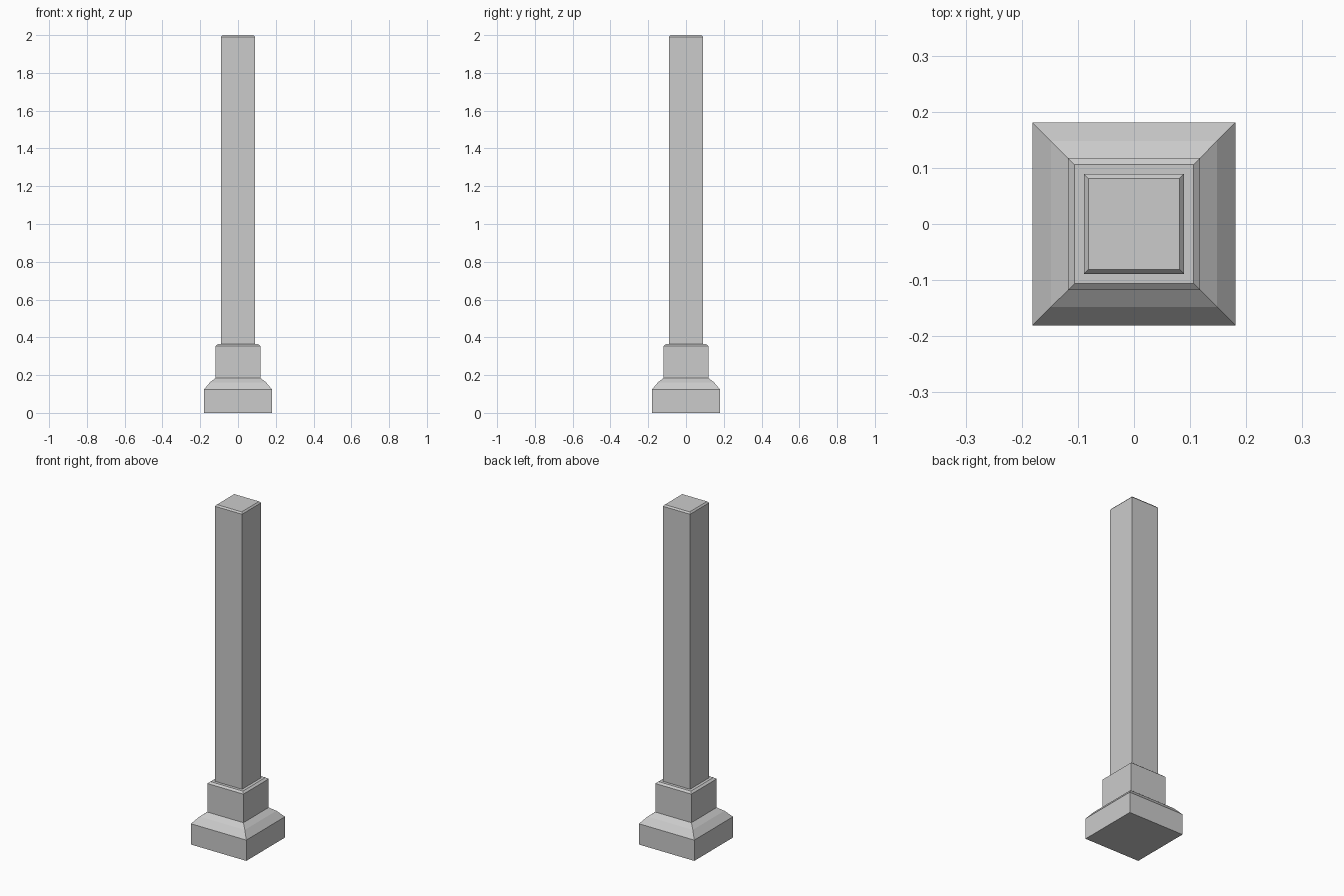
import bpy, bmesh

if "Cube" in bpy.data.objects:
    bpy.data.objects.remove(bpy.data.objects["Cube"])


def square_loft(name, profile):
    """Stack square rings given as (half width, z), capped at both ends."""
    bm = bmesh.new()
    rings = [[bm.verts.new((sx * h, sy * h, z))
              for sx, sy in ((-1, -1), (1, -1), (1, 1), (-1, 1))]
             for h, z in profile]
    for low, high in zip(rings, rings[1:]):
        for i in range(4):
            j = (i + 1) % 4
            bm.faces.new((low[i], low[j], high[j], high[i]))
    bm.faces.new(rings[0][::-1])
    bm.faces.new(rings[-1])
    mesh = bpy.data.meshes.new(name)
    bm.to_mesh(mesh)
    bm.free()
    obj = bpy.data.objects.new(name, mesh)
    bpy.context.collection.objects.link(obj)
    return obj


# Wide foot with a rounded shoulder
square_loft("plinth", [(0.181, 0), (0.181, 0.123), (0.148, 0.162), (0.118, 0.185)])

# Collar block with a chamfered top edge
square_loft("collar", [(0.118, 0.185), (0.118, 0.354), (0.106, 0.364)])

# Tall post with a chamfered tip
square_loft("shaft", [(0.089, 0.364), (0.089, 1.991), (0.081, 2.0)])
